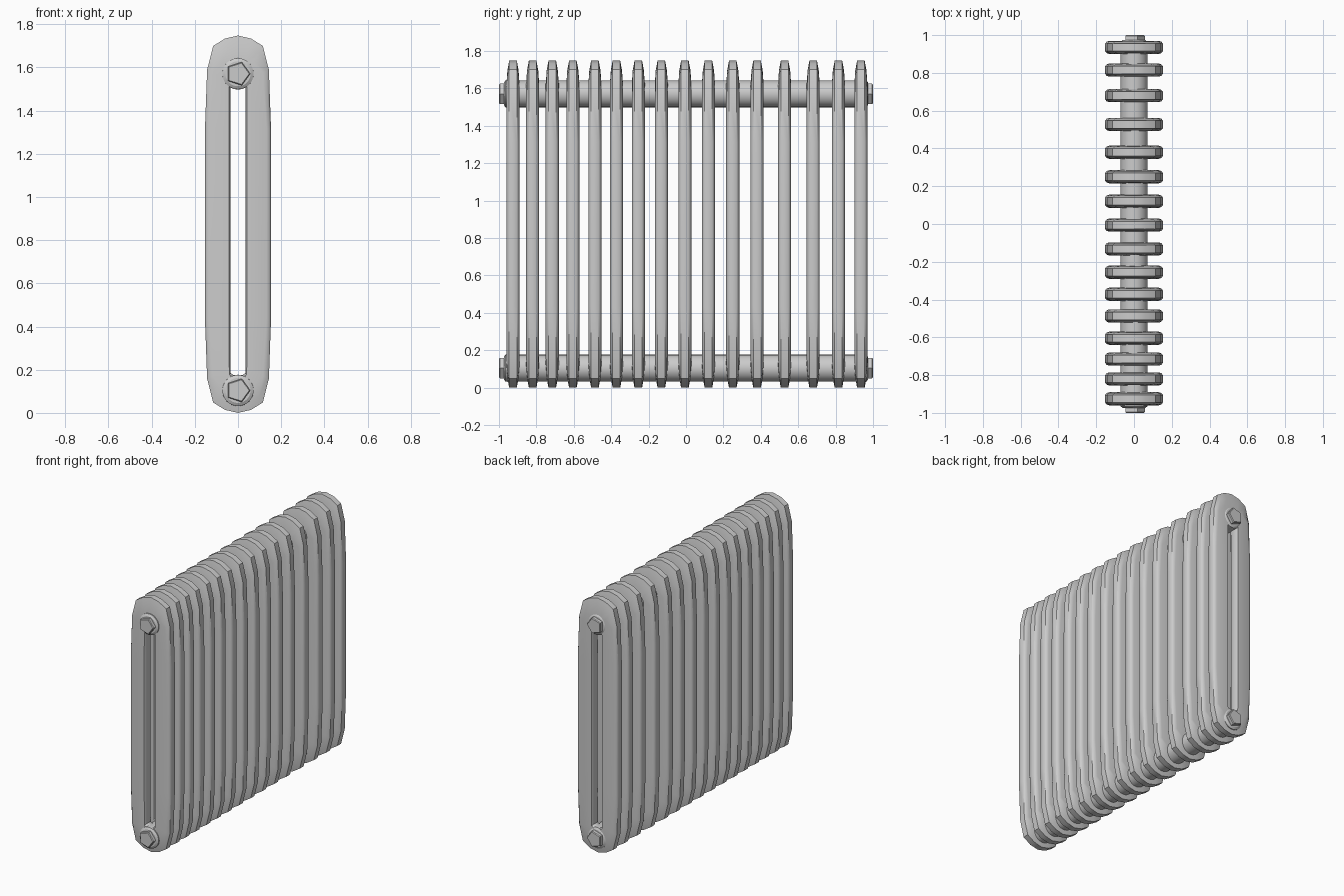
import bpy, bmesh
from math import sin, cos, pi

if "Cube" in bpy.data.objects:
    bpy.data.objects.remove(bpy.data.objects["Cube"])

MID = 0.874          # half height of the radiator
FIN_Y = [-.925, -.82, -.715, -.605, -.487, -.372, -.255, -.132,
         -.006, .12, .25, .38, .527, .68, .815, .935]
HALF_T = 0.035       # half thickness of a fin


def make_object(name, bm, angle=0.6):
    bmesh.ops.recalc_face_normals(bm, faces=bm.faces)
    me = bpy.data.meshes.new(name)
    bm.to_mesh(me)
    bm.free()
    ob = bpy.data.objects.new(name, me)
    bpy.context.collection.objects.link(ob)
    bpy.ops.object.select_all(action='DESELECT')
    ob.select_set(True)
    bpy.context.view_layer.objects.active = ob
    bpy.ops.object.shade_smooth_by_angle(angle=angle)
    return ob


# Fin loop stations: outer x, outer z, inner x, inner z, where the edge rounding starts
quarter = [(.000, .874, .000, .70, .20),
           (.060, .860, .018, .70, .25),
           (.115, .826, .034, .69, .45),
           (.143, .716, .034, .66, .75),
           (.153, .440, .034, .44, .82)]
right = quarter + [(a, -b, c, -d, e) for a, b, c, d, e in reversed(quarter)]
left = [(-a, b, -c, d, e) for a, b, c, d, e in reversed(right[1:-1])]
loop = right + left


def fin_mesh():
    bm = bmesh.new()
    rings = []
    for ox, oz, ix, iz, e in loop:
        m = e + (1 - e) * 0.62
        section = [(0, -.7), (.06, -1), (e, -1), (m, -.86), (1, -.58),
                   (1, .58), (m, .86), (e, 1), (.06, 1), (0, .7)]
        rings.append([bm.verts.new((ix + s * (ox - ix), h * HALF_T,
                                    MID + iz + s * (oz - iz))) for s, h in section])
    n, k = len(rings), len(rings[0])
    for i in range(n):
        a, b = rings[i], rings[(i + 1) % n]
        for j in range(k):
            bm.faces.new((a[j], a[(j + 1) % k], b[(j + 1) % k], b[j]))
    return bm


# Fins share one mesh
first = make_object("fin_01", fin_mesh(), 0.75)
first.location.y = FIN_Y[0]
for i, y in enumerate(FIN_Y[1:], 2):
    ob = first.copy()
    ob.name = f"fin_{i:02d}"
    ob.location.y = y
    bpy.context.collection.objects.link(ob)


def turned(name, profile, z, sides):
    """Capped solid of revolution along y; profile is (y, radius)."""
    bm = bmesh.new()
    rings = [[bm.verts.new((r * cos(2 * pi * i / sides), y, z + r * sin(2 * pi * i / sides)))
              for i in range(sides)] for y, r in profile]
    for a, b in zip(rings, rings[1:]):
        for i in range(sides):
            j = (i + 1) % sides
            bm.faces.new((a[i], a[j], b[j], b[i]))
    bm.faces.new(rings[0])
    bm.faces.new(rings[-1])
    return make_object(name, bm, 0.5)


# Header pipes with end collars and nuts
for label, z in (("top", 1.571), ("bottom", 0.104)):
    turned(label + "_pipe", [(-.966, .062), (-.960, .072), (.960, .072), (.966, .062)], z, 32)
    for end, s in (("front", -1), ("back", 1)):
        turned(f"{label}_{end}_collar",
               [(s * .94, .073), (s * .966, .072), (s * .974, .058)], z, 32)
        turned(f"{label}_{end}_nut",
               [(s * .96, .057), (s * .995, .057), (s * 1.0, .052)], z, 5)
